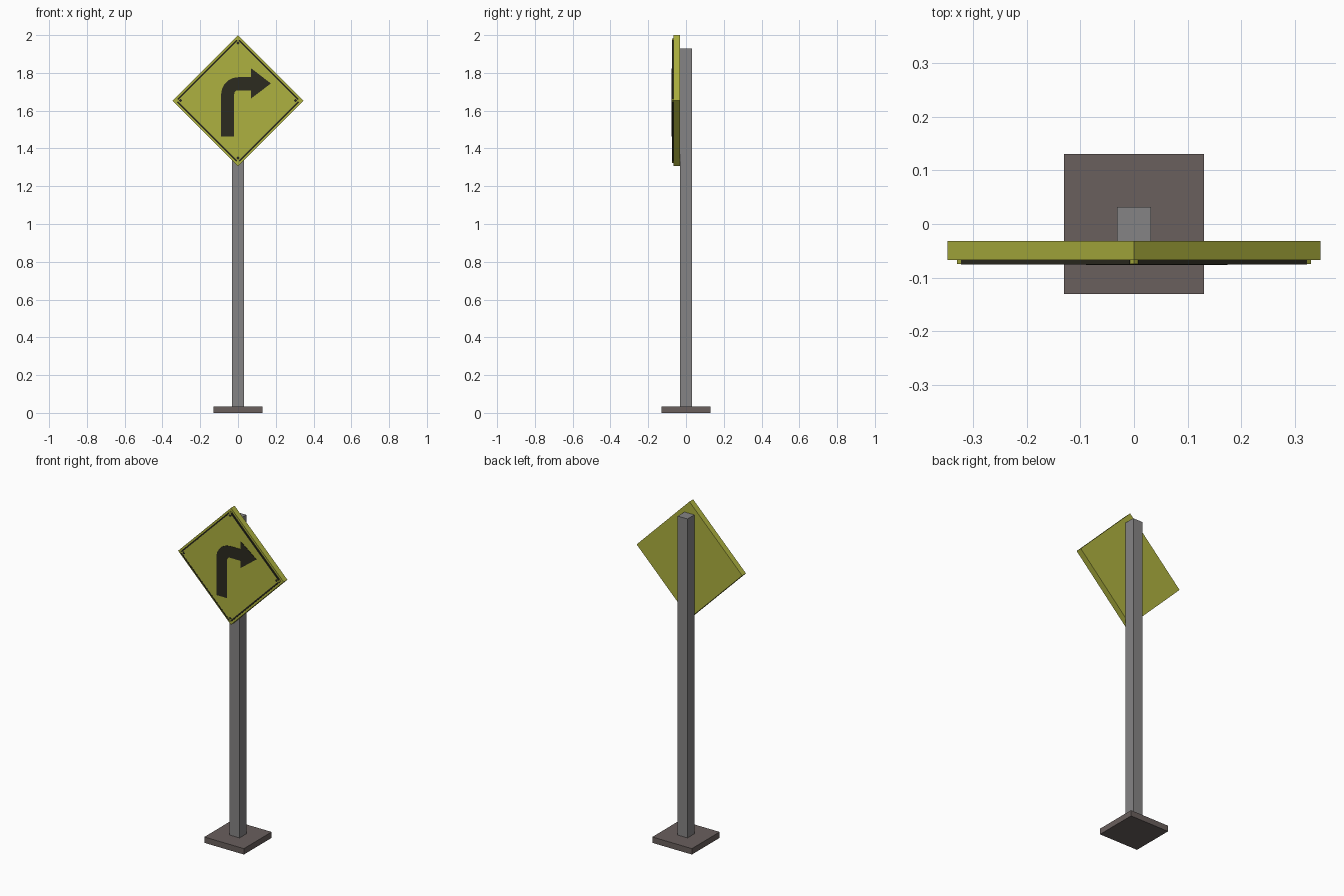
import bpy, bmesh, math
from mathutils import Matrix, Vector

if "Cube" in bpy.data.objects:
    bpy.data.objects.remove(bpy.data.objects["Cube"])


def mat(name, rgb):
    m = bpy.data.materials.new(name)
    m.diffuse_color = (*rgb, 1)
    m.use_nodes = True
    m.node_tree.nodes["Principled BSDF"].inputs["Base Color"].default_value = m.diffuse_color
    return m


yellow = mat("sign_yellow", (0.42, 0.44, 0.05))
black = mat("paint_black", (0.025, 0.024, 0.014))
grey = mat("post_grey", (0.235, 0.23, 0.232))
brown = mat("base_brown_grey", (0.142, 0.115, 0.110))

CENTRE = Vector((0, 0, 1.653))   # middle of the diamond sign


def finish(name, bm, material):
    bmesh.ops.recalc_face_normals(bm, faces=bm.faces)
    me = bpy.data.meshes.new(name)
    bm.to_mesh(me)
    bm.free()
    me.materials.append(material)
    ob = bpy.data.objects.new(name, me)
    bpy.context.collection.objects.link(ob)


def box(name, lo, hi, material, turn=None):
    """Box between two corners; turn = rotation in degrees about the sign centre."""
    lo, hi = Vector(lo), Vector(hi)
    bm = bmesh.new()
    bmesh.ops.create_cube(bm, size=1, matrix=Matrix.Translation((lo + hi) / 2)
                          @ Matrix.Diagonal((*(hi - lo), 1)))
    if turn is not None:
        bm.transform(Matrix.Translation(CENTRE)
                     @ Matrix.Rotation(math.radians(turn), 4, 'Y'))
    finish(name, bm, material)


# Base and post
box("base_plate", (-0.13, -0.13, 0), (0.13, 0.13, 0.035), brown)
box("post", (-0.032, -0.032, 0.035), (0.032, 0.032, 1.93), grey)

# Diamond board with a thin raised yellow face
s, f = 0.2454, 0.2330
box("sign_board", (-s, -0.067, -s), (s, -0.032, s), yellow, 45)
box("sign_face", (-f, -0.0745, -f), (f, -0.067, f), yellow, 45)

# Narrow black border strips and corner marks, one per side
for i in range(4):
    a = 45 + 90 * i
    box(f"border_strip_{i + 1}", (-0.222, -0.075, 0.226), (0.222, -0.067, 0.2336), black, a)
    box(f"corner_mark_{i + 1}", (0.209, -0.075, 0.209), (0.222, -0.073, 0.222), black, a)

# Right-turn arrow: shaft, rounded bend, head
cx, cz = 0.0, 1.688
bend = [(cx - r * math.cos(t), cz + r * math.sin(t))
        for r, ts in ((0.089, range(0, 6)), (0.020, range(5, -1, -1)))
        for t in [k * math.pi / 10 for k in ts]]
outer, inner = bend[:6], bend[6:]
outline = ([(-0.089, 1.463)] + outer
           + [(0.07, 1.777), (0.07, 1.824), (0.174, 1.744), (0.07, 1.665), (0.07, 1.708)]
           + inner + [(-0.020, 1.463)])
bm = bmesh.new()
face = bm.faces.new([bm.verts.new((x, -0.0765, z)) for x, z in outline])
ext = bmesh.ops.extrude_face_region(bm, geom=[face], use_keep_orig=True)
bmesh.ops.translate(bm, vec=(0, 0.004, 0),
                    verts=[g for g in ext["geom"] if isinstance(g, bmesh.types.BMVert)])
finish("turn_arrow", bm, black)
